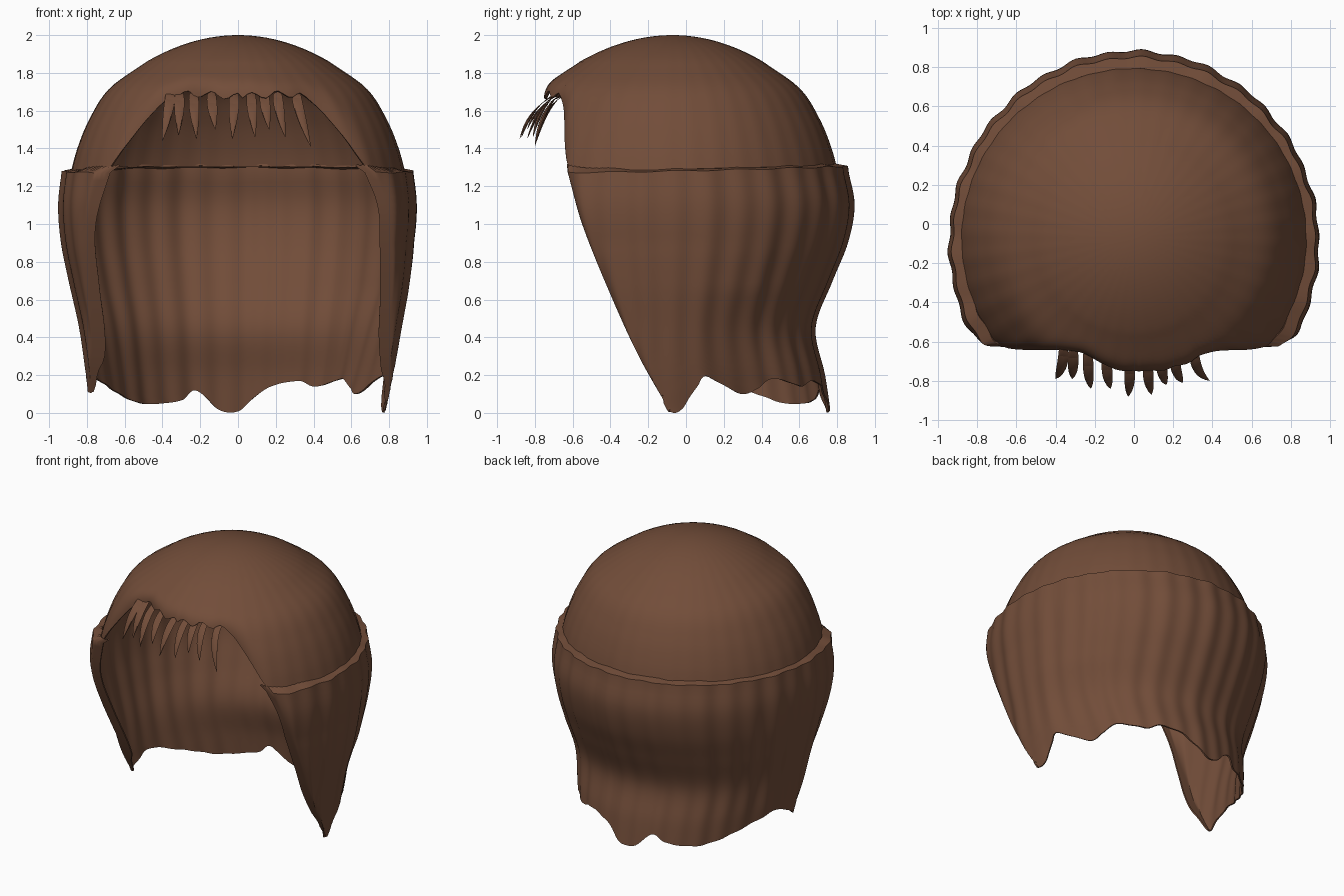
import bpy, bmesh, math
from mathutils import Vector

if "Cube" in bpy.data.objects:
    bpy.data.objects.remove(bpy.data.objects["Cube"])

brown = bpy.data.materials.new("warm_brown")
brown.diffuse_color = (0.168, 0.074, 0.041, 1)
brown.use_nodes = True
brown.node_tree.nodes["Principled BSDF"].inputs["Base Color"].default_value = brown.diffuse_color


def smooth_table(pts, v):
    """Smoothly interpolated value from a short list of (key, value) points."""
    if v <= pts[0][0]:
        return pts[0][1]
    for i in range(len(pts) - 1):
        (a, p), (b, q) = pts[i], pts[i + 1]
        if v <= b:
            m0 = (q - pts[i - 1][1]) / (b - pts[i - 1][0]) if i > 0 else (q - p) / (b - a)
            m1 = (pts[i + 2][1] - p) / (pts[i + 2][0] - a) if i + 2 < len(pts) else (q - p) / (b - a)
            h, t = b - a, (v - a) / (b - a)
            return ((2*t**3 - 3*t*t + 1) * p + (t**3 - 2*t*t + t) * h * m0
                    + (3*t*t - 2*t**3) * q + (t**3 - t*t) * h * m1)
    return pts[-1][1]


def soft_max(a, b, k=0.07):
    h = max(k - abs(a - b), 0) / k
    return max(a, b) + h * h * k * 0.25


def grid_object(name, rows, closed=False, thickness=0.01):
    """Sheet through rows of points, given a little thickness."""
    bm = bmesh.new()
    vs = [[bm.verts.new(p) for p in row] for row in rows]
    n = len(rows[0])
    for r in range(len(rows) - 1):
        for c in range(n if closed else n - 1):
            d = (c + 1) % n
            bm.faces.new((vs[r][c], vs[r][d], vs[r + 1][d], vs[r + 1][c]))
    bmesh.ops.remove_doubles(bm, verts=bm.verts[:], dist=0.0005)
    bmesh.ops.recalc_face_normals(bm, faces=bm.faces[:])
    mesh = bpy.data.meshes.new(name)
    bm.to_mesh(mesh)
    bm.free()
    mesh.materials.append(brown)
    ob = bpy.data.objects.new(name, mesh)
    bpy.context.collection.objects.link(ob)
    bpy.ops.object.select_all(action='DESELECT')
    ob.select_set(True)
    bpy.context.view_layer.objects.active = ob
    if thickness:
        mod = ob.modifiers.new("thickness", 'SOLIDIFY')
        mod.thickness = thickness
        mod.offset = -1
        bpy.ops.object.modifier_apply(modifier=mod.name)
    bpy.ops.object.shade_smooth_by_angle(angle=math.radians(40))
    return ob


# Hanging curtain of hair: half width, back depth, front limit and wrap by height
SIDE = [(0, .78), (.2, .80), (.45, .835), (.7, .89), (.9, .93), (1.1, .945), (1.29, .925)]
BACK = [(0, .86), (.2, .83), (.45, .78), (.7, .87), (.9, .95), (1.1, .985), (1.29, .95)]
FRONT = [(0, -.08), (.3, -.25), (.65, -.41), (1, -.55), (1.25, -.62), (1.29, -.63)]
WRAP = [(0, 96), (.15, 108), (.3, 119), (.65, 124), (1, 127), (1.29, 134)]
HEM = [(-1, .11), (-.9, .11), (-.8, .16), (-.7, .2), (-.6, .14), (-.5, .08), (-.42, .05),
       (-.32, .05), (-.22, .07), (-.155, .12), (-.08, .02), (0, .01), (.06, .08), (.115, .14),
       (.22, .17), (.29, .14), (.43, .18), (.52, .13), (.60, .10), (.65, .16), (.68, .195),
       (.737, .14), (.80, .08), (.868, .02), (.92, 0), (1, .02)]


def curtain_point(u, z, scale=1.0):
    phi = math.radians(smooth_table(WRAP, z)) * u
    wave = 1 + 0.006 * math.sin(34 * phi) + 0.003 * math.sin(19 * phi + 1)
    wave *= scale
    x = smooth_table(SIDE, z) * math.sin(phi) * wave
    if u > 0 and z < 0.9:
        x += 0.04 * math.sin(math.pi * z / 0.9) * u
    # Pinch behind each side lobe
    pinch = math.exp(-((abs(phi) - 1.05) / .3) ** 2) * max(0, 1 - z / .65)
    x -= math.copysign((.085 if u > 0 else .025) * pinch, u)
    y = -0.1 + smooth_table(BACK, z) * math.cos(phi) * wave
    return x, soft_max(y, smooth_table(FRONT, z))


def curtain_top(u):
    return 1.272 + 0.033 * (1 + math.cos(math.pi * u)) / 2 + 0.003 * math.sin(41 * u)


COLS, ROWS = 240, 30
curtain = []
for r in range(ROWS + 1):
    row = []
    for c in range(COLS + 1):
        u = 2 * c / COLS - 1
        low = smooth_table(HEM, u)
        z = low + (curtain_top(u) - low) * r / ROWS
        row.append((*curtain_point(u, z), z))
    curtain.append(row)
# Ledge running inward to the cap, combed upward at the temples
ledge = []
for c in range(COLS + 1):
    u = 2 * c / COLS - 1
    comb = max(0, abs(u) - .75) / .25
    ledge.append((*curtain_point(u, 1.29, .935),
                  curtain_top(u) + .012 + comb * (.025 + .008 * (c % 2))))
curtain.append(ledge)
grid_object("hair_curtain", curtain)

# Domed cap with an arched opening at the face
DOME = [(1.27, 1), (1.4, .96), (1.56, .885), (1.72, .765), (1.86, .545)]
ARCH = [(0, 1.305), (60, 1.3), (127, 1.28), (130, 1.31), (138, 1.47), (147, 1.635),
        (154, 1.685), (180, 1.675)]


def cap_ratio(z):
    if z > 1.86:  # round crown
        return .545 * math.sqrt(max(0, (2.0 - z) / .14))
    return smooth_table(DOME, z)


N, LEVELS = 180, 32
cap = []
for r in range(LEVELS + 1):
    row = []
    for c in range(N):
        deg = 360 * c / N - 180
        phi = math.radians(deg)
        low = smooth_table(ARCH, abs(deg))
        if abs(deg) > 145:
            low += 0.018 * math.sin(deg * 0.55) * min(1, (abs(deg) - 145) / 8)
        z = low + (2.0 - low) * math.sin(math.pi / 2 * r / LEVELS)
        q = cap_ratio(z) if r < LEVELS else 0
        q *= 1 + 0.002 * math.sin(40 * phi)
        x = 0.885 * math.sin(phi) * q
        y = -0.07 + (0.875 if math.cos(phi) > 0 else 0.90) * math.cos(phi) * q
        bulge = 0.11 * math.exp(-((x - 0.06) / 0.27) ** 4)
        row.append((x, soft_max(y, -0.645 - bulge), z))
    cap.append(row)
grid_object("hair_cap", cap, closed=True)

# Fringe locks: root x, tip x, tip y, tip z
LOCKS = [(-.36, -.40, -.79, 1.44), (-.31, -.315, -.79, 1.47), (-.235, -.22, -.84, 1.45),
         (-.14, -.12, -.84, 1.50), (-.02, -.03, -.88, 1.45), (.07, .09, -.87, 1.46),
         (.14, .165, -.82, 1.50), (.21, .25, -.81, 1.46), (.31, .385, -.80, 1.41)]
for i, (x0, x1, y1, z1) in enumerate(LOCKS):
    y0 = -.64 - .05 * math.exp(-((x0 - .06) / .27) ** 4)
    root = Vector((x0, y0, 1.685))
    tip = Vector((x1, y1, z1))
    bend = Vector((x0, y1 * .7 + y0 * .3, 1.63))
    rings = []
    for s in range(11):
        t = s / 10
        p = root * (1 - t) ** 2 + bend * 2 * t * (1 - t) + tip * t * t
        w = 0.03 * (1 - t ** 2.2) * (0.75 + 0.6 * t) + 0.001
        rings.append([p + Vector((w * math.cos(a), .7 * w * math.sin(a), .6 * w * math.sin(a)))
                      for a in (math.tau * k / 8 for k in range(8))])
    grid_object(f"fringe_lock_{i + 1}", rings, closed=True, thickness=0)
